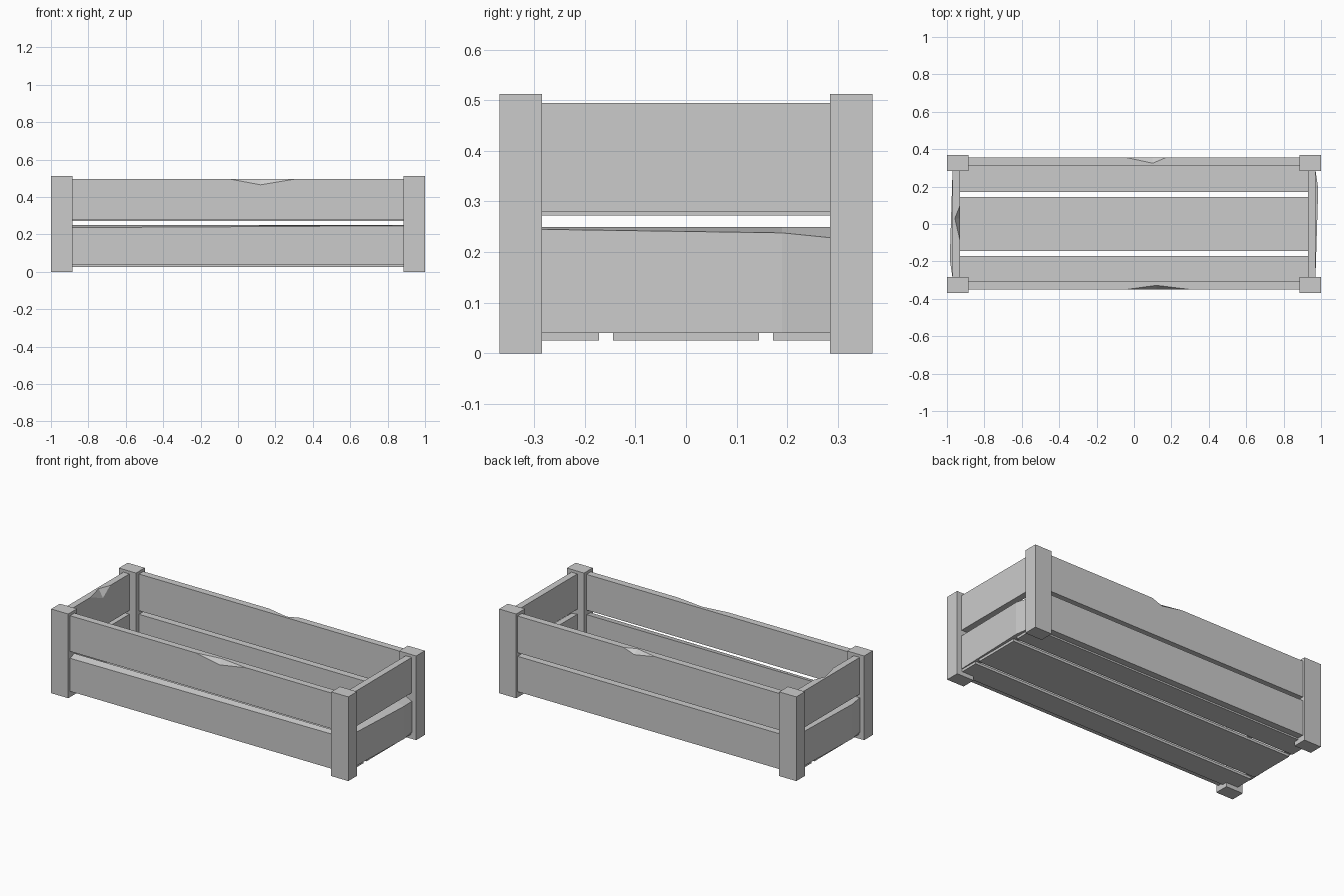
import bpy, bmesh

if "Cube" in bpy.data.objects:
    bpy.data.objects.remove(bpy.data.objects["Cube"])

# Side -> mapping from (along, outward) to (x, y)
SIDES = {
    "front": lambda u, o: (u, -o),
    "back": lambda u, o: (u, o),
    "right": lambda u, o: (o, u),
    "left": lambda u, o: (-o, u),
}


def finish(bm, name):
    bmesh.ops.remove_doubles(bm, verts=bm.verts, dist=0.0005)
    bmesh.ops.recalc_face_normals(bm, faces=bm.faces)
    mesh = bpy.data.meshes.new(name)
    bm.to_mesh(mesh)
    bm.free()
    obj = bpy.data.objects.new(name, mesh)
    bpy.context.collection.objects.link(obj)
    return obj


def box(name, x0, x1, y0, y1, z0, z1):
    bm = bmesh.new()
    bmesh.ops.create_cube(bm, size=1)
    for v in bm.verts:
        v.co = ((x0 + x1) / 2 + v.co.x * (x1 - x0),
                (y0 + y1) / 2 + v.co.y * (y1 - y0),
                (z0 + z1) / 2 + v.co.z * (z1 - z0))
    return finish(bm, name)


# Worn board lofted along its length; station = (along, chip depth, chip drop, bow)
def plank(name, side, inner, outer, z0, z1, stations, chip_inside=False):
    bm = bmesh.new()
    rings = []
    for u, depth, drop, bow in stations:
        a, b = inner, outer + bow
        if chip_inside:
            a, b = b, a
        shoulder = b + (depth if a > b else -depth)
        if depth >= outer - inner:
            shoulder = a
        section = [(a, z0), (a, z1), (shoulder, z1), (b, z1 - drop), (b, z0)]
        rings.append([bm.verts.new((*SIDES[side](u, o), z)) for o, z in section])
    for r, s in zip(rings, rings[1:]):
        for i in range(5):
            j = (i + 1) % 5
            bm.faces.new((r[i], r[j], s[j], s[i]))
    bm.faces.new(rings[0])
    bm.faces.new(rings[-1])
    return finish(bm, name)


# Corner posts
for sx, xn in ((-1, "left"), (1, "right")):
    for sy, yn in ((-1, "front"), (1, "back")):
        xs = sorted((sx * 0.885, sx))
        ys = sorted((sy * 0.284, sy * 0.368))
        box(f"{yn}_{xn}_post", *xs, *ys, 0, 0.512)

# Floor boards
for name, y0, y1 in (("front", -0.315, -0.172), ("middle", -0.144, 0.144),
                     ("back", 0.172, 0.315)):
    box(f"{name}_floor_board", -0.965, 0.965, y0, y1, 0.025, 0.04)

L, W = 0.89, 0.29

# Long side boards, upper ones chipped on the top outer edge
plank("front_upper_board", "front", 0.308, 0.35, 0.278, 0.495,
      [(-L, 0, 0, 0), (-0.04, 0, 0, 0), (0.12, 0.022, 0.03, 0),
       (0.3, 0, 0, 0), (L, 0, 0, 0)])
plank("back_upper_board", "back", 0.313, 0.355, 0.272, 0.495,
      [(-L, 0, 0, 0), (-0.04, 0, 0, 0), (0.1, 0.03, 0.025, 0),
       (0.17, 0, 0, 0), (L, 0, 0, 0)])
plank("front_lower_board", "front", 0.308, 0.35, 0.035, 0.25,
      [(-L, 0.05, 0.014, 0), (L, 0.05, 0.004, 0)])
plank("back_lower_board", "back", 0.313, 0.355, 0.035, 0.25,
      [(-L, 0, 0, 0), (L, 0, 0, 0)])

# End boards, slightly bowed
plank("left_upper_board", "left", 0.93, 0.97, 0.272, 0.495,
      [(-W, 0, 0, 0), (-0.09, 0, 0, 0), (0.03, 0.028, 0.05, 0),
       (0.1, 0, 0, 0), (W, 0, 0, 0)], chip_inside=True)
plank("right_upper_board", "right", 0.93, 0.97, 0.28, 0.495,
      [(-W, 0, 0, 0), (W, 0, 0, 0)])
plank("left_lower_board", "left", 0.93, 0.97, 0.04, 0.25,
      [(-W, 0, 0, 0), (-0.19, 0, 0, 0.015), (W, 0, 0, 0)])
plank("right_lower_board", "right", 0.93, 0.97, 0.04, 0.25,
      [(-W, 0.05, 0.005, 0), (0.19, 0.06, 0.012, 0.015), (W, 0.05, 0.022, 0)])
